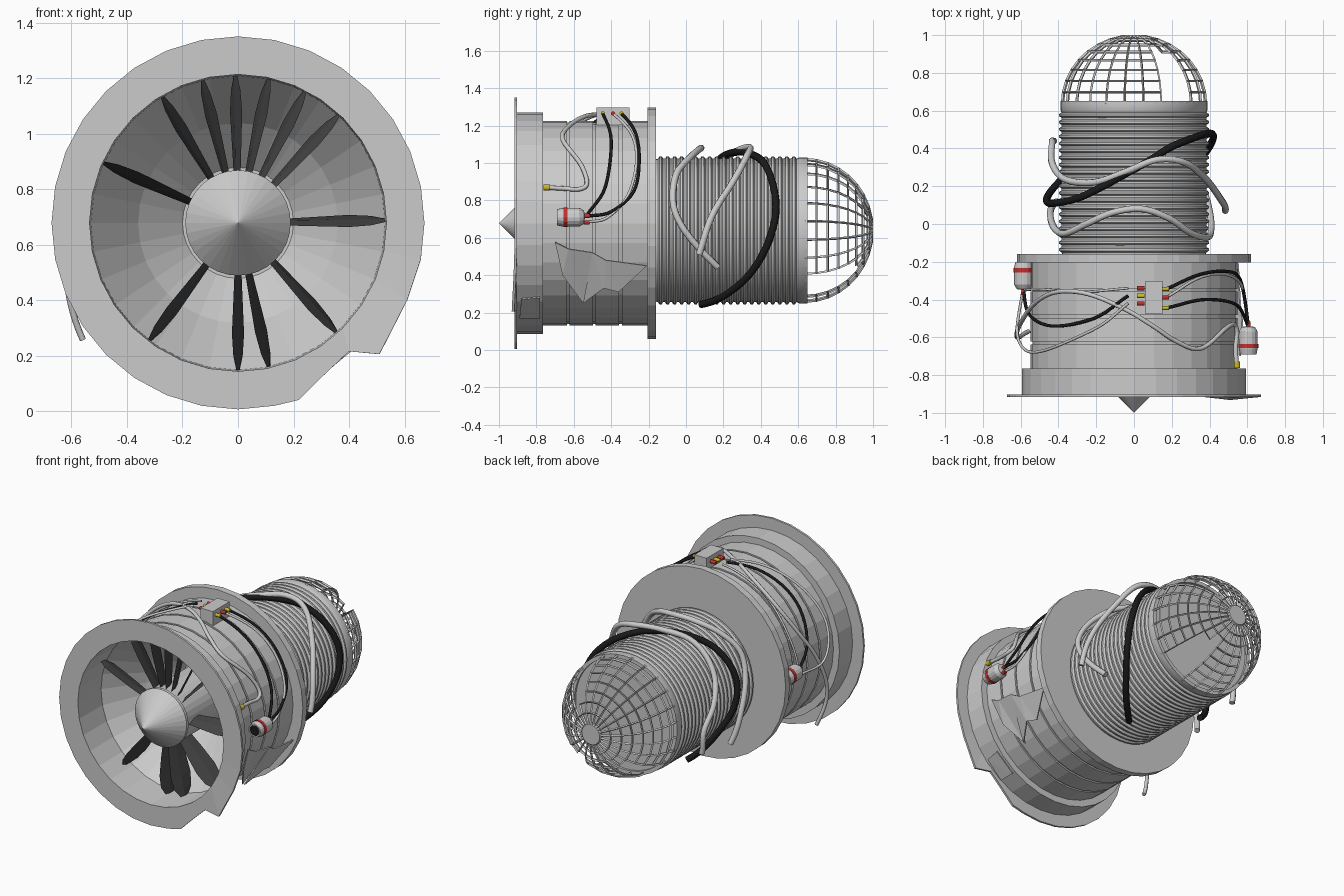
import bpy, bmesh, math
from mathutils import Vector, Matrix

if "Cube" in bpy.data.objects:
    bpy.data.objects.remove(bpy.data.objects["Cube"])

CZ, TZ = 0.678, 0.64          # axis heights of front casing and tail
rad = math.radians


def material(name, col):
    m = bpy.data.materials.new(name)
    m.diffuse_color = (*col, 1)
    m.use_nodes = True
    m.node_tree.nodes["Principled BSDF"].inputs["Base Color"].default_value = m.diffuse_color
    return m


DARK = material("dark_blade", (0.06, 0.06, 0.06))
BLACK = material("black_rubber", (0.01, 0.01, 0.01))
RED = material("red_band", (0.55, 0.03, 0.03))
YELLOW = material("yellow_plug", (0.6, 0.5, 0.02))


def finish(name, bm, mat=None, smooth=False):
    bmesh.ops.remove_doubles(bm, verts=bm.verts, dist=1e-5)
    bmesh.ops.recalc_face_normals(bm, faces=bm.faces)
    me = bpy.data.meshes.new(name)
    bm.to_mesh(me)
    bm.free()
    ob = bpy.data.objects.new(name, me)
    bpy.context.collection.objects.link(ob)
    if mat:
        me.materials.append(mat)
    if smooth:
        bpy.context.view_layer.objects.active = ob
        ob.select_set(True)
        bpy.ops.object.shade_smooth_by_angle(angle=rad(35))
        ob.select_set(False)
    return ob


def polar(th, y, r, cz=CZ):
    return Vector((r * math.cos(rad(th)), y, cz + r * math.sin(rad(th))))


def lathe(name, prof, seg=32, cz=CZ, cx=0, mat=None, smooth=False):
    bm = bmesh.new()
    vs = [bm.verts.new((cx, y, cz + r)) for y, r in prof]
    es = [bm.edges.new(p) for p in zip(vs, vs[1:])]
    bmesh.ops.spin(bm, geom=vs + es, cent=(cx, 0, cz), axis=(0, 1, 0),
                   angle=2 * math.pi, steps=seg, use_duplicate=False)
    return finish(name, bm, mat, smooth)


def cable(name, pts, width, cz=CZ, mat=None):
    # Catmull-Rom in cylindrical coordinates so the cable hugs the body
    p = [Vector(q) for q in pts]
    p = [2 * p[0] - p[1]] + p + [2 * p[-1] - p[-2]]
    out = []
    for a, b, c, d in zip(p, p[1:], p[2:], p[3:]):
        for k in range(6):
            t = k / 6
            out.append(0.5 * (2 * b + (c - a) * t + (2 * a - 5 * b + 4 * c - d) * t * t
                              + (3 * b - a - 3 * c + d) * t ** 3))
    out.append(p[-2])
    cu = bpy.data.curves.new(name, 'CURVE')
    cu.dimensions = '3D'
    cu.bevel_depth = width
    cu.bevel_resolution = 2
    cu.use_fill_caps = True
    s = cu.splines.new('POLY')
    s.points.add(len(out) - 1)
    for sp, q in zip(s.points, out):
        sp.co = (*polar(q.x, q.y, q.z, cz), 1)
    ob = bpy.data.objects.new(name, cu)
    bpy.context.collection.objects.link(ob)
    if mat:
        cu.materials.append(mat)


def plug(name, loc, axis, r, length, mat):
    bm = bmesh.new()
    m = Matrix.Translation(loc) @ Vector(axis).to_track_quat('Z', 'Y').to_matrix().to_4x4()
    bmesh.ops.create_cone(bm, cap_ends=True, segments=12, radius1=r, radius2=r, depth=length, matrix=m)
    return finish(name, bm, mat)


def plate(name, pts, thick=0.008):
    # torn sheet metal given as (y, z, radius) on the right side
    bm = bmesh.new()
    bm.faces.new([bm.verts.new((math.sqrt(r * r - (z - CZ) ** 2), y, z)) for y, z, r in pts])
    bmesh.ops.triangulate(bm, faces=bm.faces)
    finish(name, bm).modifiers.new("Solid", 'SOLIDIFY').thickness = thick


# Casing: intake duct inside, grooved drum outside, rear flange
prof = [(-0.3, 0), (-0.3, 0.2), (-0.45, 0.36), (-0.68, 0.53), (-0.905, 0.535),
        (-0.905, 0.592), (-0.765, 0.592), (-0.765, 0.548)]
for g in (-0.63, -0.49, -0.35):
    prof += [(g - 0.007, 0.548), (g - 0.007, 0.538), (g + 0.007, 0.538), (g + 0.007, 0.548)]
prof += [(-0.205, 0.548), (-0.205, 0.62), (-0.16, 0.62), (-0.16, 0)]
lathe("casing", prof)

# Front flange with a bent, torn edge at lower right
bent = {-67.5: (0.22, 0.04, 0), -56.25: (0.31, 0.13, 0), -45: (0.40, 0.215, 0),
        -33.75: (0.51, 0.205, -0.015), -22.5: (0.61, 0.40, -0.005)}
bm = bmesh.new()
inner, outer = [], []
for i in range(32):
    a = i * 11.25 - 180
    inner.append(bm.verts.new(polar(a, -0.91, 0.535)))
    co = polar(a, -0.91, 0.672)
    if a in bent:
        x, z, dy = bent[a]
        co = (x, -0.91 + dy, z)
    outer.append(bm.verts.new(co))
for i in range(32):
    j = (i + 1) % 32
    bm.faces.new((inner[i], outer[i], outer[j], inner[j]))
so = finish("front_flange", bm).modifiers.new("Solid", 'SOLIDIFY')
so.thickness, so.offset = 0.014, 0

# Spinner and hub
lathe("spinner", [(-1.0, 0), (-0.81, 0.19), (-0.79, 0.19), (-0.79, 0.18), (-0.3, 0.18)])

# Surviving fan blades
bm = bmesh.new()
sections = [(0.17, 0.10, 14), (0.28, 0.13, 15), (0.40, 0.15, 17), (0.48, 0.13, 15), (0.53, 0.06, 12)]
for ang in (156, 121, 104, 91, 78, 63, 47, 1, -48, -78, -90, -127):
    m = Matrix.Rotation(-rad(ang), 4, 'Y')
    rings = []
    for r, c, pitch in sections:
        s, k, ring = math.sin(rad(pitch)), math.cos(rad(pitch)), []
        for u, v in ((-0.5, 0), (0, 0.006), (0.5, 0), (0, -0.006)):
            co = m @ Vector((r, u * c * k - v * s, u * c * s + v * k))
            ring.append(bm.verts.new(co + Vector((0, -0.72, CZ))))
        rings.append(ring)
    for a, b in zip(rings, rings[1:]):
        for i in range(4):
            bm.faces.new((a[i], a[i - 1], b[i - 1], b[i]))
    bm.faces.new(rings[0])
    bm.faces.new(rings[-1])
finish("fan_blades", bm, DARK)

# Ribbed tail barrel
prof = [(-0.17, 0.38)]
for i in range(20):
    y = -0.15 + i * 0.0375
    prof += [(y, 0.383), (y + 0.008, 0.396), (y + 0.02, 0.396), (y + 0.028, 0.383)]
prof += [(0.605, 0.39), (0.635, 0.39), (0.635, 0)]
lathe("ribbed_barrel", prof, 48, TZ, smooth=True)

# Domed rear cage with broken-out sectors
bm = bmesh.new()
grid = [[bm.verts.new(polar(7.5 + 15 * i, 0.635 + 0.36 * math.sin(rad(10 * j)),
                            0.382 * math.cos(rad(10 * j)), TZ)) for i in range(24)] for j in range(9)]
gaps = {45: 7, 60: 6, 300: 6, 315: 5, 225: 5, 240: 6}
for j in range(8):
    for i in range(24):
        if j < gaps.get((15 * (i + 1)) % 360, 0):
            continue
        k = (i + 1) % 24
        bm.faces.new((grid[j][i], grid[j][k], grid[j + 1][k], grid[j + 1][i]))
bmesh.ops.delete(bm, geom=[v for v in bm.verts if not v.link_faces], context='VERTS')
wf = finish("rear_cage", bm).modifiers.new("Bars", 'WIREFRAME')
wf.thickness = 0.018
wf.use_even_offset = False
lathe("cage_cap", [(0.98, 0), (0.98, 0.072), (1.0, 0.066), (1.0, 0)], 24, TZ)
lathe("cage_rim", [(0.63, 0.365), (0.63, 0.39), (0.65, 0.39), (0.65, 0.365), (0.63, 0.365)], 48, TZ)

# Torn side panels
plate("torn_panel", [(-0.70, 0.575, 0.575), (-0.63, 0.54, 0.585), (-0.50, 0.52, 0.6),
                     (-0.55, 0.25, 0.6), (-0.66, 0.40, 0.575)])
plate("bent_flap", [(-0.50, 0.52, 0.6), (-0.43, 0.48, 0.6), (-0.21, 0.45, 0.6),
                    (-0.36, 0.31, 0.61), (-0.44, 0.33, 0.61), (-0.55, 0.25, 0.61)])
plate("rim_patch", [(-0.88, 0.27, 0.605), (-0.78, 0.28, 0.605), (-0.78, 0.17, 0.605), (-0.89, 0.17, 0.605)])

# Junction box and its plugs
bm = bmesh.new()
bmesh.ops.create_cube(bm, size=1, matrix=Matrix.LocRotScale((0.105, -0.39, 1.25), None, (0.09, 0.175, 0.095)))
finish("junction_box", bm)
for x, side in ((0.035, ((-0.34, RED), (-0.38, YELLOW), (-0.42, RED))),
                (0.165, ((-0.345, YELLOW), (-0.39, RED), (-0.445, YELLOW)))):
    for y, mt in side:
        plug("box_plug", (x, y, 1.265), (1, 0, 0), 0.011, 0.04, mt)

# Canister connectors on both sides
for name, x, y0, d in (("right_canister", 0.605, -0.69, 1), ("left_canister", -0.585, -0.2, -1)):
    body = [(0, 0.035), (0, 0.043), (0.03, 0.05), (0.12, 0.05), (0.145, 0.035), (0.15, 0)]
    lathe(name, [(y0 + d * y, r) for y, r in body], 16, 0.71, x)
    plug(name + "_mouth", (x, y0 + d * 0.01, 0.71), (0, 1, 0), 0.037, 0.02, BLACK)
    plug(name + "_band", (x, y0 + d * 0.045, 0.71), (0, 1, 0), 0.053, 0.022, RED)
    for dz in (-0.018, 0.018):
        plug(name + "_plug", (x, y0 + d * 0.16, 0.7 + dz), (0, 1, 0), 0.011, 0.03, RED)
plug("side_plug", (0.545, -0.745, 0.868), (0, 1, 0), 0.016, 0.035, YELLOW)

# Cables on the casing: (angle, y, radius)
cable("cable_right_a", [(74, -.345, .61), (55, -.27, .59), (35, -.25, .58), (17, -.28, .58), (6, -.4, .59), (3.5, -.53, .605)], .009, mat=BLACK)
cable("cable_right_b", [(74, -.39, .61), (55, -.29, .58), (35, -.265, .57), (15, -.31, .58), (3, -.42, .59), (0.5, -.53, .605)], .008)
cable("cable_right_c", [(74, -.445, .61), (50, -.4, .58), (20, -.43, .58), (4, -.53, .6)], .009, mat=BLACK)
cable("cable_left_a", [(93, -.42, .59), (110, -.55, .58), (140, -.66, .58), (162, -.67, .6), (178, -.56, .62), (180, -.36, .59)], .008)
cable("cable_left_b", [(93, -.38, .59), (112, -.5, .57), (140, -.54, .57), (165, -.47, .58), (177, -.35, .585)], .009, mat=BLACK)
cable("cable_left_c", [(93, -.34, .59), (120, -.36, .565), (150, -.345, .565), (174, -.35, .58)], .007)
cable("casing_hose", [(19.5, -.75, .575), (19, -.65, .57), (18.5, -.57, .575), (22, -.53, .57), (33, -.56, .57),
                      (52, -.66, .57), (67, -.62, .57), (80, -.54, .58), (95, -.45, .58), (115, -.37, .58),
                      (135, -.36, .58), (155, -.42, .58), (175, -.52, .6), (198, -.6, .65), (217, -.57, .70)], .012)

# Hoses wrapped round the tail
cable("tail_hose_black", [(-75, .08, .41), (-57, .2, .42), (-32, .35, .42), (-5, .45, .42), (22, .48, .42), (58, .42, .42),
                          (80, .33, .42), (95, .27, .42), (115, .19, .43), (135, .13, .45), (160, .11, .47),
                          (180, .14, .46), (205, .23, .43), (235, .34, .43)], .02, TZ, BLACK)
cable("tail_hose_a", [(-15, .07, .50), (10, .14, .46), (35, .25, .45), (58, .33, .48), (75, .34, .46), (95, .28, .43),
                      (120, .22, .43), (150, .24, .43), (172, .33, .44), (190, .43, .44), (208, .44, .48)], .018, TZ)
cable("tail_hose_b", [(-28, .17, .42), (-12, .06, .41), (5, -.03, .41), (22, -.07, .42), (45, -.05, .43), (65, .03, .44),
                      (85, .08, .44), (105, .06, .44), (125, 0, .44), (145, -.05, .44), (165, -.03, .43),
                      (190, .05, .45), (215, .12, .5)], .018, TZ)
